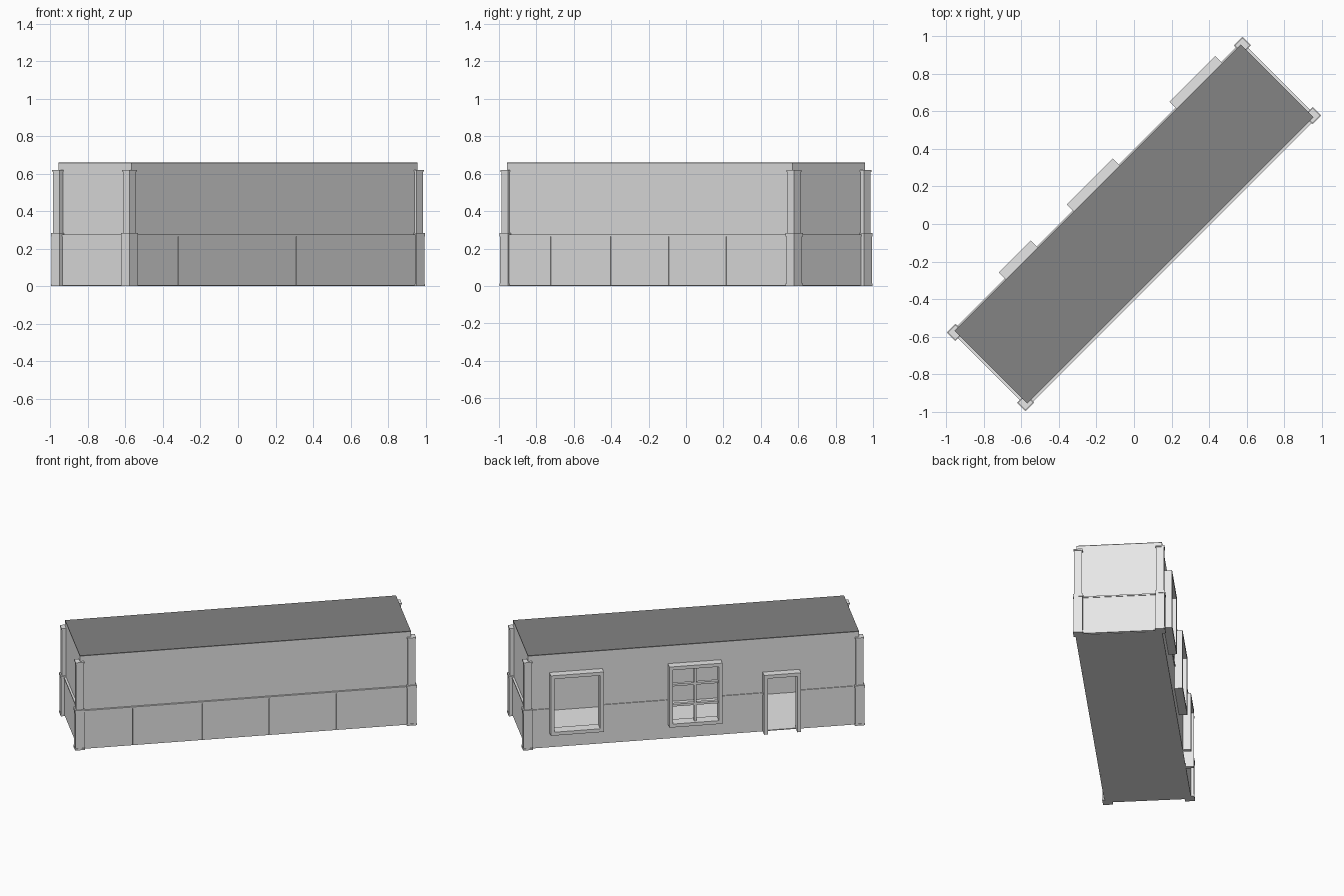
import bpy, bmesh, math

cube = bpy.data.objects.get("Cube")
if cube:
    bpy.data.objects.remove(cube, do_unlink=True)


def material(name, value):
    m = bpy.data.materials.new(name)
    m.use_nodes = True
    colour = (value, value, value, 1)
    m.diffuse_color = colour
    m.node_tree.nodes["Principled BSDF"].inputs["Base Color"].default_value = colour
    return m


PALE = material("pale_grey", 0.8)
DARK = material("dark_grey_roof", 0.23)

HU, HV, TOP = 1.08, 0.275, 0.66      # half length, half width, height
RAIL, THICK = 0.275, 0.012           # dado height, wall thickness


def boxes(name, spans, mat=PALE):
    """One object of boxes (u0, u1, v0, v1, z0, z1), turned diagonally."""
    bm = bmesh.new()
    for u0, u1, v0, v1, z0, z1 in spans:
        made = bmesh.ops.create_cube(bm, size=1)["verts"]
        for p in made:
            p.co = ((u0 + u1) / 2 + p.co.x * (u1 - u0),
                    (v0 + v1) / 2 + p.co.y * (v1 - v0),
                    (z0 + z1) / 2 + p.co.z * (z1 - z0))
    mesh = bpy.data.meshes.new(name)
    bm.to_mesh(mesh)
    bm.free()
    mesh.materials.append(mat)
    ob = bpy.data.objects.new(name, mesh)
    ob.rotation_euler.z = math.radians(45)
    bpy.context.collection.objects.link(ob)
    return ob


# floor, roof and plain walls
boxes("floor", [(-HU, HU, -HV, HV, 0, 0.006)])
boxes("roof", [(-HU, HU, -HV, HV, TOP - 0.006, TOP)], DARK)
WALL_TOP = TOP - 0.006
boxes("long_wall", [(-HU, HU, -HV, -HV + THICK, 0.006, WALL_TOP)])
for side, name in ((-1, "end_wall_near"), (1, "end_wall_far")):
    u0, u1 = sorted((side * HU, side * (HU - THICK)))
    boxes(name, [(u0, u1, -HV + THICK, HV - THICK, 0.006, WALL_TOP)])

# openings: u0, u1, z0, z1 of the outer frame
BORDER, OUT = 0.024, 0.328
door = (-0.693, -0.452, 0, 0.42)
pane_window = (-0.18, 0.166, 0.1, 0.53)
plain_window = (0.594, 0.94, 0.105, 0.53)
openings = [door, pane_window, plain_window]

# wall with openings, and its dado rail broken at each opening
pieces, rail = [], []
start = -HU
for u0, u1, z0, z1 in openings + [(HU, HU, 0, 0)]:
    hole0, hole1 = (u0 + BORDER, u1 - BORDER) if u1 > u0 else (HU, HU)
    pieces.append((start, hole0, HV - THICK, HV, 0.006, WALL_TOP))
    rail.append((start, min(u0, HU), HV, HV + 0.006, RAIL - 0.014, RAIL))
    if u1 > u0:
        pieces.append((hole0, hole1, HV - THICK, HV, z1 - BORDER, WALL_TOP))
        if z0 > 0:
            pieces.append((hole0, hole1, HV - THICK, HV, 0.006, z0 + BORDER))
    start = hole1
boxes("opening_wall", pieces)
boxes("opening_wall_rail", rail)


def frame(name, opening, sill):
    u0, u1, z0, z1 = opening
    v0, v1 = HV - 0.02, OUT
    low = z0 + BORDER if sill else z0
    parts = [(u0, u0 + BORDER, v0, v1, low, z1 - BORDER),
             (u1 - BORDER, u1, v0, v1, low, z1 - BORDER),
             (u0, u1, v0, v1, z1 - BORDER, z1)]
    if sill:
        parts.append((u0, u1, v0, v1, z0, low))
    boxes(name, parts)


frame("door_frame", door, False)
frame("pane_window_frame", pane_window, True)
frame("plain_window_frame", plain_window, True)

# glazing bars: one upright, two crossbars
u0, u1, z0, z1 = pane_window
mid = (u0 + u1) / 2
bars = [(mid - 0.008, mid + 0.008, HV, HV + 0.03, z0 + BORDER, z1 - BORDER)]
for i in (1, 2):
    z = z0 + (z1 - z0) * i / 3
    bars.append((u0 + BORDER, u1 - BORDER, HV + 0.004, HV + 0.026, z - 0.008, z + 0.008))
boxes("window_bars", bars)

# dado panels and cap rails on the plain sides
seams = [-1.06, -0.737, -0.285, 0.155, 0.59, 1.06]
GAP = 0.0015
boxes("long_wall_panels", [(a + GAP, b - GAP, -HV - 0.01, -HV, 0.003, RAIL - 0.01)
                           for a, b in zip(seams, seams[1:])])
boxes("long_wall_rail", [(-1.06, 1.06, -HV - 0.014, -HV, RAIL - 0.01, RAIL)])
for side, name in ((-1, "near"), (1, "far")):
    for depth, z0, z1, part in ((0.01, 0.003, RAIL - 0.01, "panel"),
                                (0.014, RAIL - 0.01, RAIL, "rail")):
        u0, u1 = sorted((side * HU, side * (HU + depth)))
        boxes(f"end_{part}_{name}", [(u0, u1, -0.25, 0.25, z0, z1)])

# corner posts: wide foot and cap, slimmer shaft above the dado
for su, un in ((-1, "near"), (1, "far")):
    for sv, vn in ((-1, "plain"), (1, "opening")):
        spans = []
        for grow, z0, z1 in ((0.008, 0, 0.012), (0.005, 0.012, 0.265),
                             (0.008, 0.265, 0.283), (0, 0.283, 0.61),
                             (0.004, 0.61, 0.62)):
            a, b = sorted((su * (1.058 - grow), su * (1.107 + grow)))
            c, d = sorted((sv * (0.24 - grow), sv * (0.289 + grow)))
            spans.append((a, b, c, d, z0, z1))
        boxes(f"corner_post_{un}_{vn}", spans)

# ceiling beams
beams = [(-1.06, 1.06, -0.012, 0.012, 0.632, WALL_TOP)]
for i in range(8):
    u = -0.85 + 0.243 * i
    beams.append((u - 0.012, u + 0.012, -0.26, 0.26, 0.632, WALL_TOP))
boxes("ceiling_beams", beams)
